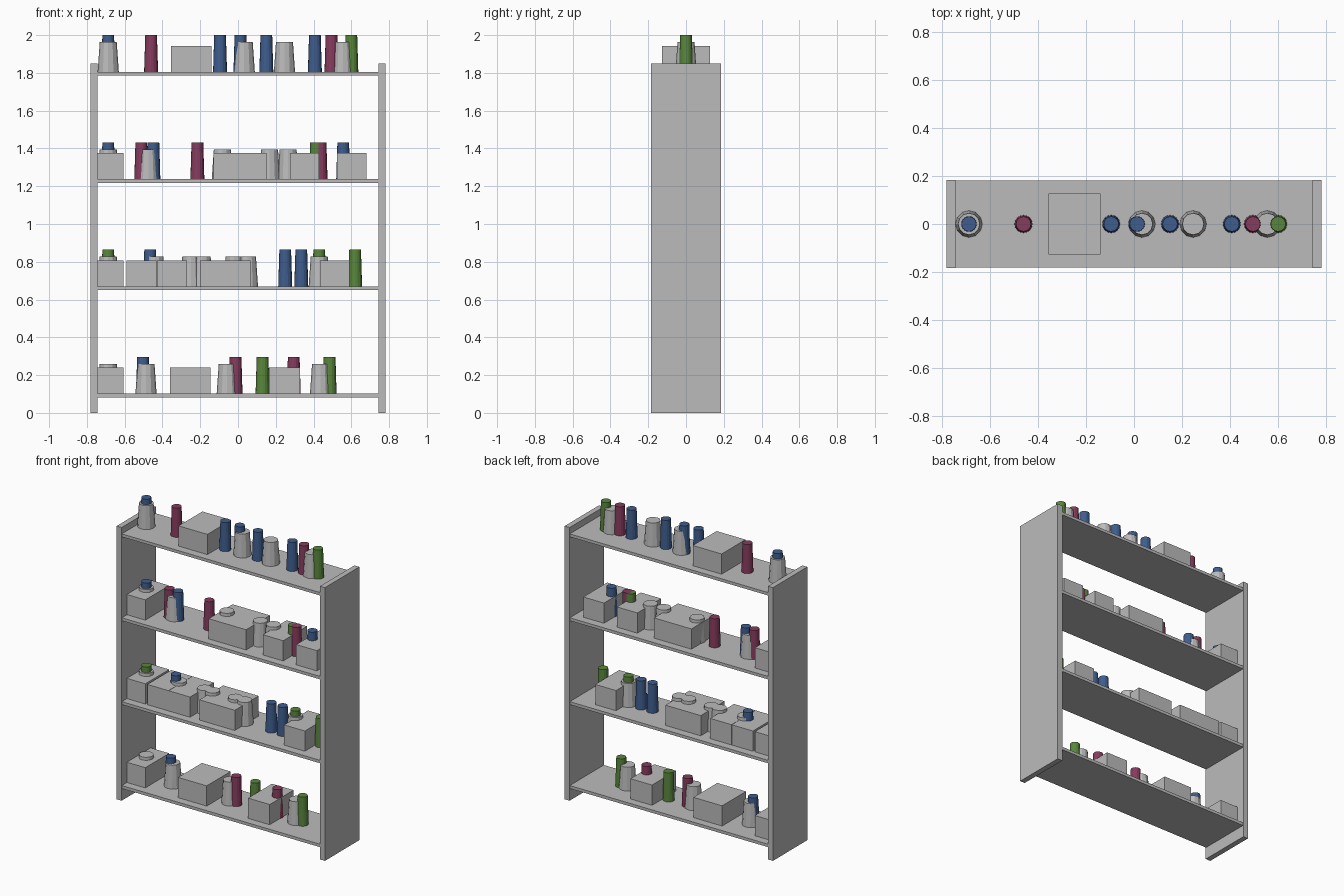
import bpy
import bmesh
from mathutils import Matrix, Vector

if "Cube" in bpy.data.objects:
    bpy.data.objects.remove(bpy.data.objects["Cube"], do_unlink=True)


def material(name, rgb):
    m = bpy.data.materials.new(name)
    m.use_nodes = True
    m.diffuse_color = (*rgb, 1)
    m.node_tree.nodes["Principled BSDF"].inputs["Base Color"].default_value = (*rgb, 1)
    return m


GREY = material("grey", (0.5, 0.5, 0.5))
BLUE = material("blue", (0.05, 0.11, 0.27))
RED = material("wine red", (0.24, 0.045, 0.11))
GREEN = material("green", (0.10, 0.24, 0.045))


def finish(bm, name, mat):
    mesh = bpy.data.meshes.new(name)
    bm.to_mesh(mesh)
    bm.free()
    mesh.materials.append(mat)
    ob = bpy.data.objects.new(name, mesh)
    bpy.context.collection.objects.link(ob)
    return ob


def block(name, x0, x1, half_depth, z0, z1, mat=GREY):
    bm = bmesh.new()
    size = Vector((x1 - x0, 2 * half_depth, z1 - z0))
    centre = Vector(((x0 + x1) / 2, 0, (z0 + z1) / 2))
    bmesh.ops.create_cube(bm, size=1, matrix=Matrix.Translation(centre) @ Matrix.Diagonal(size).to_4x4())
    return finish(bm, name, mat)


def tapered(name, x, z, r_low, r_top, height, sides, mat):
    bm = bmesh.new()
    bmesh.ops.create_cone(bm, cap_ends=True, segments=sides, radius1=r_low, radius2=r_top,
                          depth=height, matrix=Matrix.Translation((x, 0, z + height / 2)))
    return finish(bm, name, mat)


# Side panels
block("right_panel", -0.78, -0.743, 0.184, 0, 1.85)
block("left_panel", 0.743, 0.78, 0.184, 0, 1.85)

# Goods on each shelf, from the bottom up
shelves = [
    dict(box=[(-0.765, -0.605), (-0.36, -0.145), (0.165, 0.327)],
         cup=[-0.687, -0.487, -0.057, 0.437],
         blue=[-0.503], red=[-0.013, 0.295], green=[0.13, 0.485]),
    dict(box=[(-0.765, -0.605), (-0.59, -0.432), (-0.43, -0.27), (-0.2, 0.065), (0.435, 0.59)],
         cup=[-0.687, -0.44, -0.25, -0.19, -0.02, 0.05, 0.43],
         blue=[-0.465, 0.25, 0.335], red=[], green=[-0.687, 0.43, 0.62]),
    dict(box=[(-0.765, -0.605), (-0.13, 0.15), (0.275, 0.428), (0.525, 0.68)],
         cup=[-0.687, -0.475, -0.083, 0.167, 0.265],
         blue=[-0.687, -0.448, 0.557], red=[-0.512, -0.215, 0.437], green=[0.413]),
    dict(box=[(-0.356, -0.14)],
         cup=[-0.687, 0.033, 0.246, 0.555],
         blue=[-0.687, -0.095, 0.013, 0.15, 0.407], red=[-0.46, 0.495], green=[0.6]),
]
tints = dict(blue=BLUE, red=RED, green=GREEN)

for level, goods in enumerate(shelves):
    top = 0.102 + 0.568 * level
    block(f"shelf_{level}", -0.745, 0.745, 0.182, top - 0.02, top)
    for x0, x1 in goods["box"]:
        block(f"box_{level}", x0, x1, 0.1275, top, top + 0.137)
    for x in goods["cup"]:
        tapered(f"cup_{level}", x, top, 0.056, 0.045, 0.157, 12, GREY)
    for colour, mat in tints.items():
        for x in goods[colour]:
            tapered(f"{colour}_bottle_{level}", x, top, 0.037, 0.031, 0.194, 16, mat)
